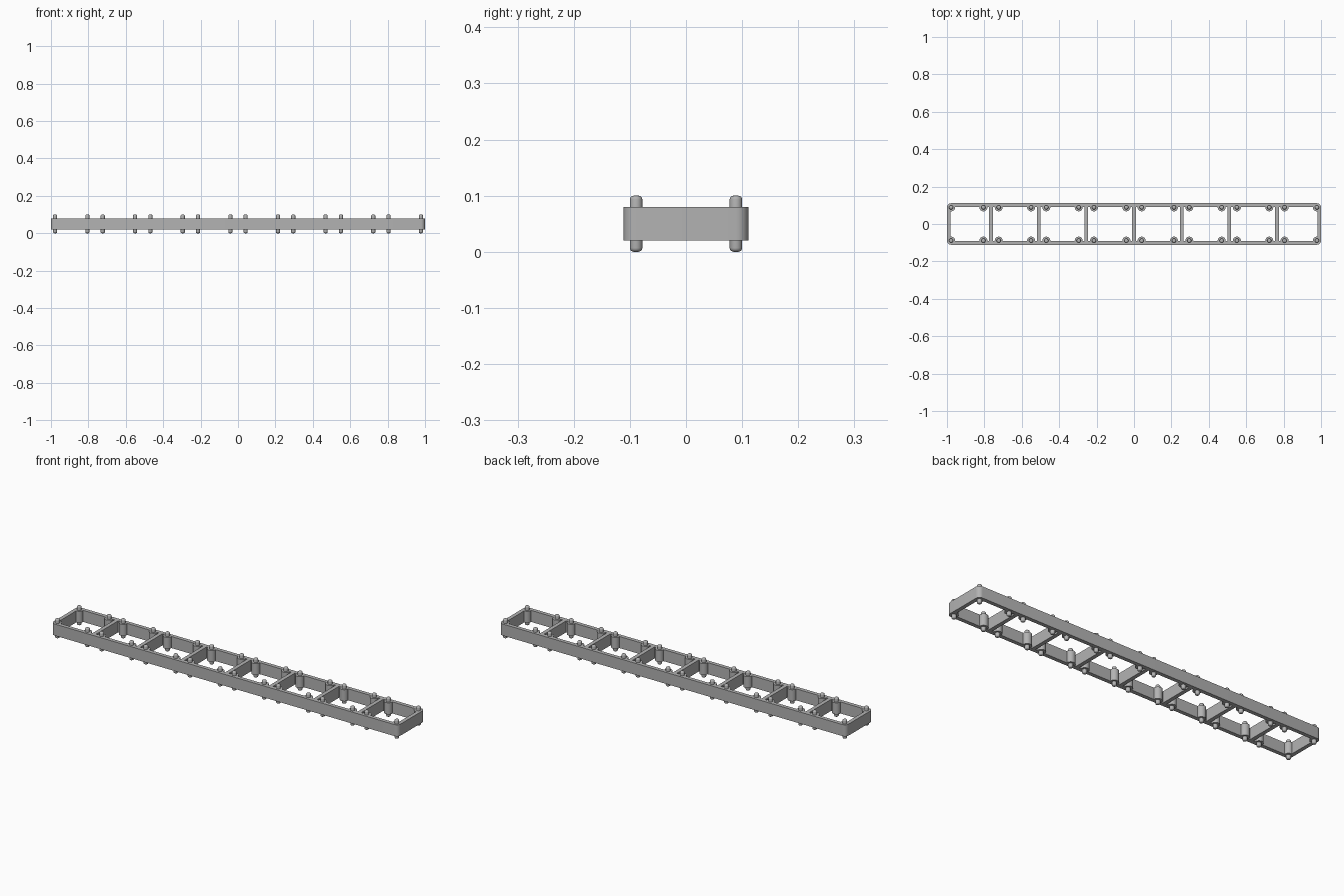
import bpy, bmesh
from mathutils import Matrix, Vector

if "Cube" in bpy.data.objects:
    bpy.data.objects.remove(bpy.data.objects["Cube"], do_unlink=True)

CELLS = 8
PITCH = 0.2547          # distance between dividers
HALF_X, HALF_Y = 1.0, 0.111
CORNER = 0.022          # outer corner and boss radius
WALL = 0.02
BOTTOM, TOP, HEIGHT = 0.02, 0.08, 0.1
MID = HEIGHT / 2

grey = bpy.data.materials.new("plain grey")
grey.use_nodes = True
colour = (0.45, 0.45, 0.45, 1)
grey.diffuse_color = colour
grey.node_tree.nodes["Principled BSDF"].inputs["Base Color"].default_value = colour


def make_object(name, bm):
    mesh = bpy.data.meshes.new(name)
    bm.to_mesh(mesh)
    bm.free()
    mesh.materials.append(grey)
    obj = bpy.data.objects.new(name, mesh)
    bpy.context.collection.objects.link(obj)
    return obj


def add_box(bm, x0, x1, half_y, z0, z1):
    size = Matrix.Diagonal((x1 - x0, 2 * half_y, z1 - z0, 1))
    centre = Matrix.Translation(((x0 + x1) / 2, 0, (z0 + z1) / 2))
    bmesh.ops.create_cube(bm, size=1, matrix=centre @ size)


def add_cylinder(bm, x, y, radius, height, sides):
    bmesh.ops.create_cone(bm, cap_ends=True, segments=sides, radius1=radius,
                          radius2=radius, depth=height,
                          matrix=Matrix.Translation((x, y, MID)))


def smooth(obj):
    bpy.ops.object.select_all(action="DESELECT")
    obj.select_set(True)
    bpy.context.view_layer.objects.active = obj
    bpy.ops.object.shade_smooth_by_angle(angle=0.6)


def apply_boolean(obj, other, operation):
    mod = obj.modifiers.new(operation.title(), "BOOLEAN")
    mod.operation, mod.object, mod.solver = operation, other, "EXACT"
    bpy.context.view_layer.objects.active = obj
    bpy.ops.object.modifier_apply(modifier=mod.name)
    bpy.data.objects.remove(other, do_unlink=True)


# Four pin positions in the corners of every cell
pin_y = HALF_Y - CORNER
pin_x = HALF_X - CORNER - PITCH * (CELLS - 1) / 2
centres = [(i - (CELLS - 1) / 2) * PITCH for i in range(CELLS)]
spots = [(c + sx * pin_x, sy * pin_y)
         for c in centres for sx in (-1, 1) for sy in (-1, 1)]

# Long frame with rounded upright corners
bm = bmesh.new()
add_box(bm, -HALF_X, HALF_X, HALF_Y, BOTTOM, TOP)
upright = [e for e in bm.edges
           if abs((e.verts[0].co - e.verts[1].co).normalized().z) > 0.9]
bmesh.ops.bevel(bm, geom=upright, offset=CORNER, segments=8,
                profile=0.5, affect="EDGES")
frame = make_object("ladder_frame", bm)

# Cell openings, leaving the dividers between them
bm = bmesh.new()
for i in range(CELLS):
    left = (i - CELLS / 2) * PITCH + WALL / 2
    right = left + PITCH - WALL
    add_box(bm, max(left, WALL - HALF_X), min(right, HALF_X - WALL),
            HALF_Y - WALL, 0, HEIGHT)
openings = make_object("opening_cutter", bm)
openings.hide_render = True
apply_boolean(frame, openings, "DIFFERENCE")

# Round bosses that hold the pins, merged into the rails
bm = bmesh.new()
for x, y in spots:
    add_cylinder(bm, x, y, CORNER - 0.0006, TOP - BOTTOM, 32)
bosses = make_object("pin_bosses", bm)
bosses.hide_render = True
apply_boolean(frame, bosses, "UNION")
smooth(frame)

# Pins with rounded ends, standing out above and below
bm = bmesh.new()
for x, y in spots:
    add_cylinder(bm, x, y, 0.0112, HEIGHT, 24)
rims = [e for e in bm.edges
        if abs(e.verts[0].co.z - e.verts[1].co.z) < 0.001]
bmesh.ops.bevel(bm, geom=rims, offset=0.007, segments=4,
                profile=0.5, affect="EDGES")
smooth(make_object("pins", bm))
